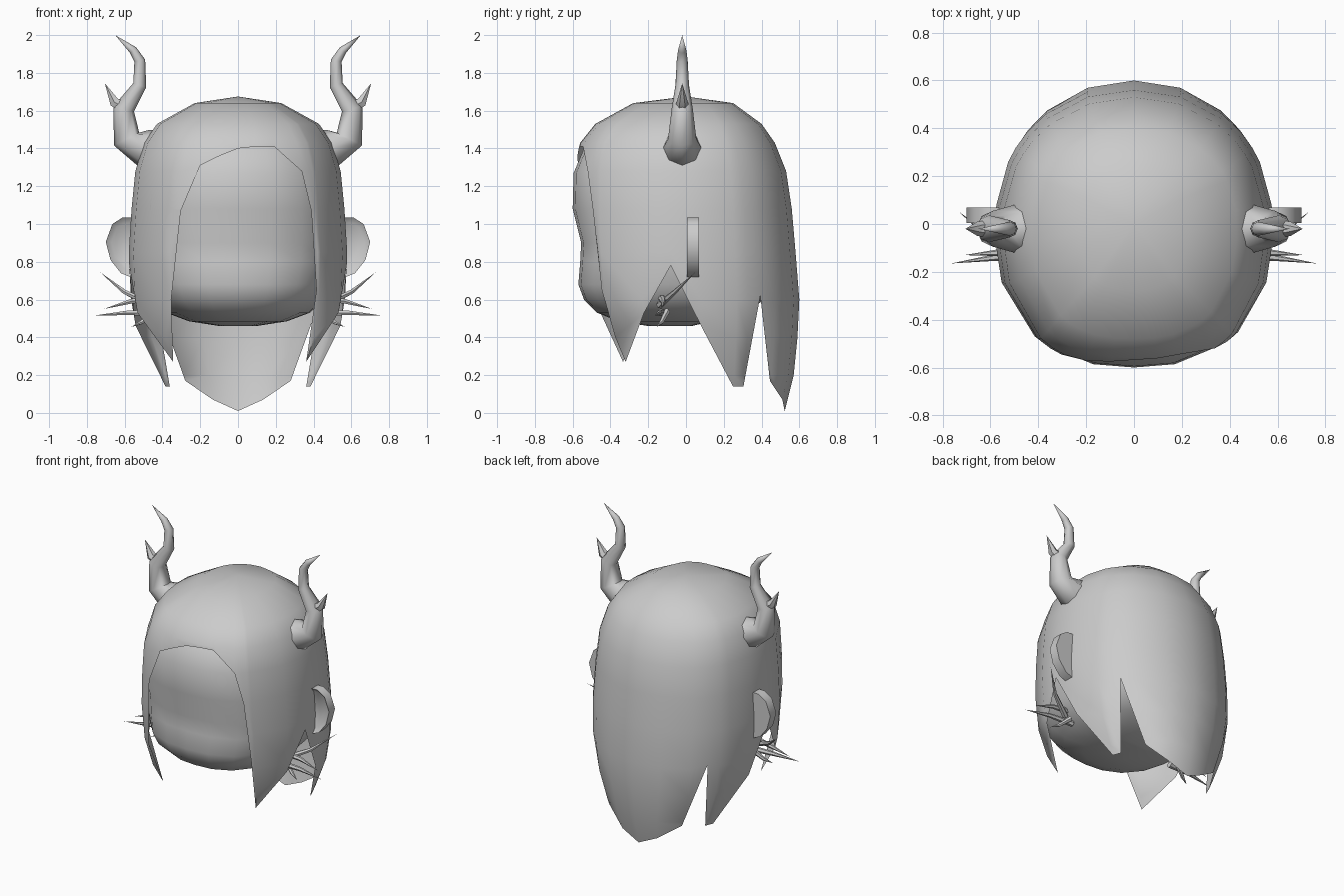
import bpy, bmesh
from math import sin, cos, pi, tau
from mathutils import Vector

if "Cube" in bpy.data.objects:
    bpy.data.objects.remove(bpy.data.objects["Cube"])

def finish(bm, name, angle=50):
    bmesh.ops.remove_doubles(bm, verts=bm.verts[:], dist=0.0005)
    bmesh.ops.recalc_face_normals(bm, faces=bm.faces[:])
    me = bpy.data.meshes.new(name)
    bm.to_mesh(me)
    bm.free()
    ob = bpy.data.objects.new(name, me)
    bpy.context.collection.objects.link(ob)
    bpy.ops.object.select_all(action='DESELECT')
    bpy.context.view_layer.objects.active = ob
    ob.select_set(True)
    bpy.ops.object.shade_smooth_by_angle(angle=angle * pi / 180)
    return ob

def section(table, z):
    """Half width, front depth and back depth at height z."""
    for a, b in zip(table, table[1:]):
        if a[0] >= z >= b[0]:
            t = (a[0] - z) / (a[0] - b[0])
            return [p + (q - p) * t for p, q in zip(a[1:], b[1:])]
    return table[-1][1:]

def unit(u, v):
    e = 2.5 if v < 0 else 2.1
    n = (abs(u) ** e + abs(v) ** e) ** (1 / e)
    return u / n, v / n

def on_surface(table, uv, z):
    w, f, b = section(table, z)
    return uv[0] * w, uv[1] * (f if uv[1] < 0 else b), z

def skin(bm, columns):
    grid = [[bm.verts.new(p) for p in col] for col in columns]
    for i, a in enumerate(grid):
        b = grid[(i + 1) % len(grid)]
        for j in range(len(a) - 1):
            bm.faces.new((a[j], a[j + 1], b[j + 1], b[j]))
    return grid

# Head: (z, half width, front depth, back depth)
HEAD = [(1.64, 0, 0, 0), (1.6, .2, .25, .2), (1.52, .37, .42, .36), (1.4, .47, .54, .47),
        (1.27, .52, .595, .52), (1.08, .54, .6, .545), (.9, .54, .555, .54), (.8, .53, .56, .53),
        (.68, .5, .57, .48), (.6, .46, .54, .42), (.53, .38, .47, .3), (.485, .26, .36, .14),
        (.46, .1, .2, .03), (.46, 0, 0, 0)]
bm = bmesh.new()
cols = []
for i in range(20):
    a = tau * i / 20
    uv = unit(sin(a), -cos(a))
    cols.append([(uv[0] * w, uv[1] * (f if uv[1] < 0 else b), z) for z, w, f, b in HEAD])
skin(bm, cols)
finish(bm, "head")

# Hair shell: cross-sections, then hem points walking round the head
HAIR = [(1.675, 0, 0, 0), (1.64, .23, .28, .25), (1.53, .43, .48, .4), (1.43, .5, .56, .47),
        (1.28, .545, .6, .53), (1.08, .565, .6, .56), (.85, .58, .59, .58), (.6, .57, .56, .6),
        (.4, .535, .49, .59), (.2, .45, .38, .57), (0, .36, .3, .52)]
fringe_right = [(.1, -.58, 1.41), (.2, -.57, 1.41), (.35, -.54, 1.28), (.41, -.52, 1.07),
                (.41, -.44, .65), (.35, -.31, .27)]
fringe_left = [(.1, -.58, 1.36), (.2, -.57, 1.31), (.3, -.54, 1.07), (.35, -.48, .6), (.34, -.33, .27)]
side = [(.48, -.2, .53), (.57, -.08, .78), (.54, .08, .46), (.37, .24, .14), (.38, .32, .14),
        (.45, .4, .62), (.27, .43, .17), (.13, .5, .07)]
left = [(-x, y, z) for x, y, z in fringe_left + side]
hem = [(0, -.58, 1.4)] + fringe_right + side + [(0, .52, .01)] + left[::-1]
bm = bmesh.new()
cols = []
for x, y, z in hem:
    w, f, b = section(HAIR, z)
    uv = unit(x / w, y / (f if y < 0 else b))
    cols.append([on_surface(HAIR, uv, max(row[0], z)) for row in HAIR])
skin(bm, cols)
finish(bm, "hair", 60)

def tube(bm, path, sides, mirror):
    """Tapered tube along (x, y, z, radius) points."""
    pts = [Vector((p[0] * mirror, p[1], p[2])) for p in path]
    rings = []
    for i, p in enumerate(pts):
        t = (pts[min(i + 1, len(pts) - 1)] - pts[max(i - 1, 0)]).normalized()
        n = Vector((0, 1, 0))
        n = (n - t * n.dot(t)).normalized()
        m = t.cross(n)
        r = path[i][3]
        rings.append([p + (n * cos(tau * k / sides) + m * sin(tau * k / sides)) * r
                      for k in range(sides)])
    grid = skin(bm, [list(c) for c in zip(*rings)])
    bm.faces.new([c[0] for c in grid])

HORN = [(.44, -.02, 1.395, .1), (.5, -.02, 1.405, .1), (.59, -.02, 1.45, .075), (.605, -.02, 1.61, .056),
        (.52, -.02, 1.735, .036), (.52, -.02, 1.865, .029), (.555, -.02, 1.92, .022),
        (.65, -.02, 2.0, 0)]
PRONG = [(.58, -.02, 1.61, .04), (.655, -.02, 1.645, .03), (.705, -.02, 1.745, 0)]
SPIKES = [[(.45, -.14, .57, .02), (.6, -.06, .64, .013), (.73, .05, .745, 0)],
          [(.43, -.13, .61, .02), (.57, -.12, .59, .014), (.71, -.13, .55, 0)],
          [(.4, -.13, .53, .02), (.58, -.14, .53, .014), (.765, -.165, .515, 0)],
          [(.44, -.1, .54, .018), (.51, -.13, .48, .012), (.565, -.155, .455, 0)]]
EAR = [(.5, 1.0), (.57, 1.035), (.61, 1.035), (.665, 1.0), (.7, .905), (.675, .81), (.62, .74),
       (.56, .715), (.5, .76)]

for label, s in (("right", 1), ("left", -1)):
    # Horn with its side prong
    bm = bmesh.new()
    tube(bm, HORN, 8, s)
    tube(bm, PRONG, 6, s)
    finish(bm, label + "_horn")
    # Cheek spikes
    bm = bmesh.new()
    for path in SPIKES:
        tube(bm, path, 6, s)
    finish(bm, label + "_cheek_spikes")
    # Dished ear
    bm = bmesh.new()
    front = bm.faces.new([bm.verts.new((x * s, .005, z)) for x, z in EAR])
    ext = bmesh.ops.extrude_face_region(bm, geom=[front], use_keep_orig=True)
    for v in ext["geom"]:
        if isinstance(v, bmesh.types.BMVert):
            v.co.y = .07
    bmesh.ops.recalc_face_normals(bm, faces=bm.faces[:])
    bmesh.ops.inset_individual(bm, faces=[front], thickness=.03)
    for v in front.verts:
        v.co.y = .03
    finish(bm, label + "_ear")
